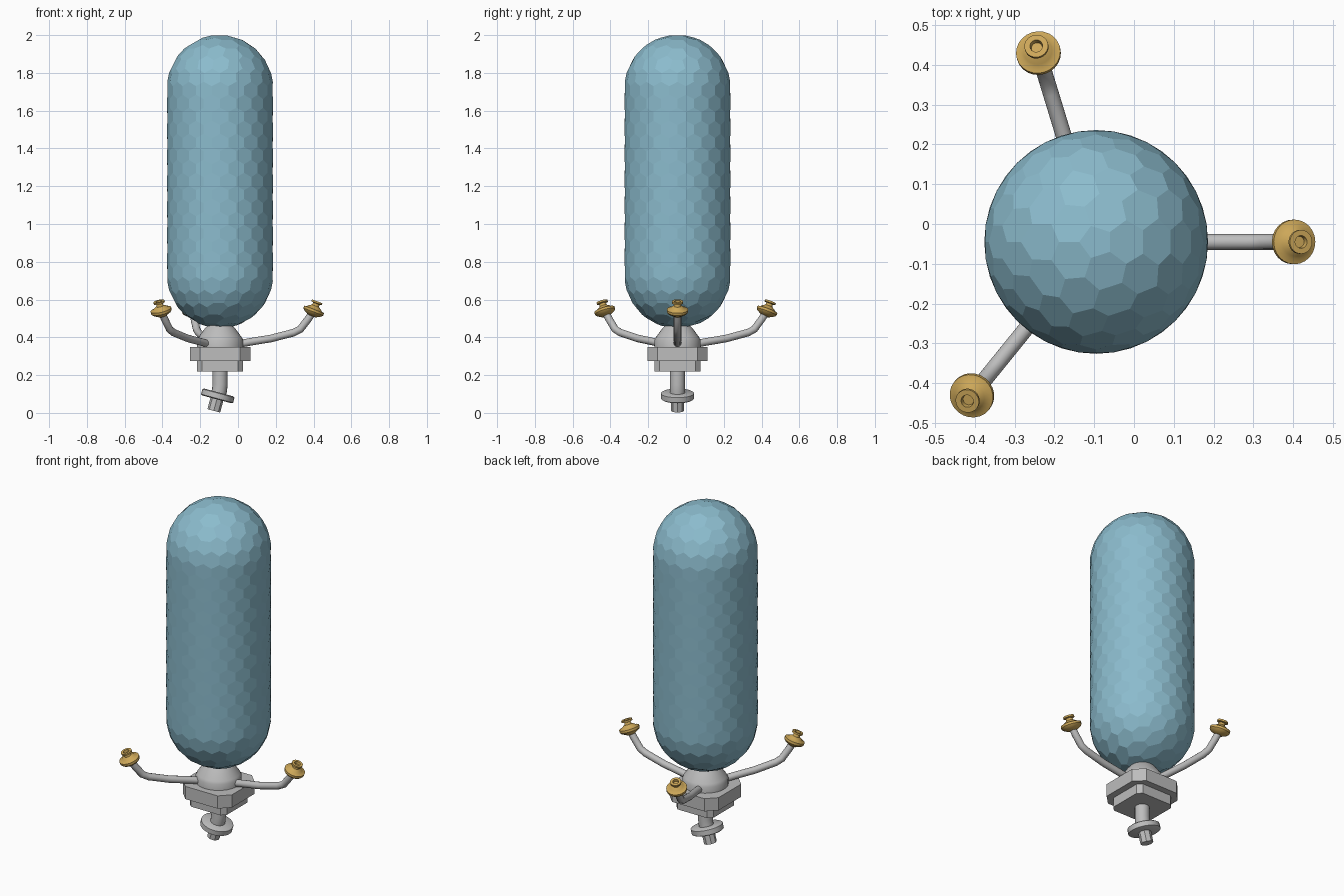
import bpy, bmesh, math
from mathutils import Vector, Matrix

if "Cube" in bpy.data.objects:
    bpy.data.objects.remove(bpy.data.objects["Cube"])

CX, CY = -0.095, -0.045          # main axis of the model


def material(name, rgb):
    m = bpy.data.materials.new(name)
    m.diffuse_color = (*rgb, 1)
    m.use_nodes = True
    m.node_tree.nodes["Principled BSDF"].inputs["Base Color"].default_value = m.diffuse_color
    return m


BLUE = material("pale blue", (0.26, 0.50, 0.61))
GREY = material("light grey", (0.51, 0.51, 0.51))
GOLD = material("gold", (0.61, 0.39, 0.10))


def finish(bm, name, mat, matrix=Matrix(), smooth=True):
    bm.transform(Matrix.Translation((CX, CY, 0)) @ matrix)
    bmesh.ops.recalc_face_normals(bm, faces=bm.faces)
    me = bpy.data.meshes.new(name)
    bm.to_mesh(me)
    bm.free()
    me.materials.append(mat)
    ob = bpy.data.objects.new(name, me)
    bpy.context.collection.objects.link(ob)
    if smooth:
        bpy.ops.object.select_all(action='DESELECT')
        bpy.context.view_layer.objects.active = ob
        ob.select_set(True)
        bpy.ops.object.shade_smooth_by_angle(angle=math.radians(35))
    return ob


def skin(rings, name, mat, matrix=Matrix(), smooth=True):
    """Join equal-sized point rings with quads and cap both ends."""
    bm = bmesh.new()
    loops = [[bm.verts.new(p) for p in r] for r in rings]
    n = len(loops[0])
    for a, b in zip(loops, loops[1:]):
        for i in range(n):
            bm.faces.new((a[i], a[(i + 1) % n], b[(i + 1) % n], b[i]))
    bm.faces.new(loops[0])
    bm.faces.new(loops[-1])
    return finish(bm, name, mat, matrix, smooth)


def lathe(profile, name, mat, matrix=Matrix(), n=24, smooth=True):
    rings = [[(r * math.cos(2 * math.pi * i / n), r * math.sin(2 * math.pi * i / n), z)
              for i in range(n)] for r, z in profile]
    return skin(rings, name, mat, matrix, smooth)


def tube(path, radius, name, mat, matrix=Matrix(), n=12):
    """Round tube along a path lying in the xz plane."""
    pts = [Vector((x, 0, z)) for x, z in path]
    rings = []
    for i, p in enumerate(pts):
        t = (pts[min(i + 1, len(pts) - 1)] - pts[max(i - 1, 0)]).normalized()
        side, up = Vector((0, 1, 0)), t.cross(Vector((0, 1, 0)))
        rings.append([p + radius * (math.cos(a) * side + math.sin(a) * up)
                      for a in (2 * math.pi * k / n for k in range(n))])
    return skin(rings, name, mat, matrix)


# Faceted capsule: staggered rings of seeds, whose triangle centres form hexagon cells
R, LOW, HIGH = 0.281, 0.729, 1.721


def to_surface(p):
    axis = Vector((0, 0, min(max(p.z, LOW), HIGH)))
    return axis + (p - axis).normalized() * R


def capsule():
    cap = [(1, 0), (5, 16), (10, 32), (15, 48), (20, 64), (20, 79)]
    rings = [(c, R * math.sin(math.radians(a)), HIGH + R * math.cos(math.radians(a)))
             for c, a in cap]
    rows = 15
    rings += [(20, R, HIGH + (LOW - HIGH) * (k + 0.2) / (rows - 0.6)) for k in range(rows)]
    rings += [(c, R * math.sin(math.radians(a)), LOW - R * math.cos(math.radians(a)))
              for c, a in reversed(cap)]
    bm = bmesh.new()
    loops = []
    for k, (c, r, z) in enumerate(rings):
        shift = 0.5 * (k % 2) if c == 20 else 0
        angs = [2 * math.pi * (i + shift) / c for i in range(c)]
        loops.append([(a, bm.verts.new((r * math.cos(a), r * math.sin(a), z))) for a in angs])

    def at(loop, i):
        turn, j = divmod(i, len(loop))
        return loop[j][0] + 2 * math.pi * turn, loop[j][1]

    for a, b in zip(loops, loops[1:]):
        na, nb = (len(l) if len(l) > 1 else 0 for l in (a, b))
        i = j = 0
        while i < na or j < nb:
            step_a = j >= nb or (i < na and at(a, i + 1)[0] <= at(b, j + 1)[0])
            if step_a:
                bm.faces.new((at(a, i)[1], at(a, i + 1)[1], at(b, j)[1]))
                i += 1
            else:
                bm.faces.new((at(a, i)[1], at(b, j + 1)[1], at(b, j)[1]))
                j += 1
    bmesh.ops.recalc_face_normals(bm, faces=bm.faces)
    out = bmesh.new()
    centre = {f: out.verts.new(to_surface(f.calc_center_median())) for f in bm.faces}
    for v in bm.verts:
        normal = (v.co - Vector((0, 0, min(max(v.co.z, LOW), HIGH)))).normalized()
        u = normal.orthogonal().normalized()
        w = normal.cross(u)
        around = sorted(v.link_faces, key=lambda f: math.atan2(
            (centre[f].co - v.co).dot(w), (centre[f].co - v.co).dot(u)))
        out.faces.new([centre[f] for f in around])
    bm.free()
    return finish(out, "faceted_capsule", BLUE, smooth=False)


capsule()

# Collar holding the capsule
lathe([(0.123, 0.34), (0.123, 0.385), (0.115, 0.40), (0.082, 0.445), (0.06, 0.47)],
      "collar", GREY, n=32)


# Stepped base blocks with cut corners
def block(name, half, cut, z0, z1):
    s = half - cut
    outline = [(half, -s), (half, s), (s, half), (-s, half),
               (-half, s), (-half, -s), (-s, -half), (s, -half)]
    skin([[(x, y, z) for x, y in outline] for z in (z0, z1)], name, GREY, smooth=False)


block("upper_block", 0.16, 0.055, 0.275, 0.35)
block("lower_block", 0.121, 0.025, 0.218, 0.275)

# Stem bending into a tilted foot disc and stub
tube([(0, 0.23), (0, 0.15), (-0.003, 0.12), (-0.012, 0.085)], 0.04, "stem", GREY, n=16)
tilt = Matrix.Translation((-0.012, 0, 0.09)) @ Matrix.Rotation(math.radians(15), 4, 'Y')
lathe([(0.08, -0.019), (0.088, -0.014), (0.088, 0.014), (0.08, 0.019)], "foot_disc", GREY, tilt)
lathe([(0.035, -0.082), (0.035, 0)], "foot_stub", GREY, tilt, n=8, smooth=False)

# Three bent arms, each with a gold nozzle
ARM = [(0.09, 0.363), (0.16, 0.376), (0.27, 0.394), (0.39, 0.425), (0.425, 0.443),
       (0.465, 0.495), (0.489, 0.53)]
NOZZLE = [(0.022, 0), (0.05, 0.016), (0.056, 0.024), (0.056, 0.037), (0.042, 0.041),
          (0.036, 0.047), (0.02, 0.057), (0.017, 0.07), (0.03, 0.073), (0.03, 0.083),
          (0.016, 0.083), (0.014, 0.068)]
for k, angle in enumerate((0, 107, 231)):
    turn = Matrix.Rotation(math.radians(angle), 4, 'Z')
    tube(ARM, 0.02, f"arm_{k + 1}", GREY, turn)
    seat = turn @ Matrix.Translation((0.485, 0, 0.513)) @ Matrix.Rotation(math.radians(21), 4, 'Y')
    lathe(NOZZLE, f"nozzle_{k + 1}", GOLD, seat)
